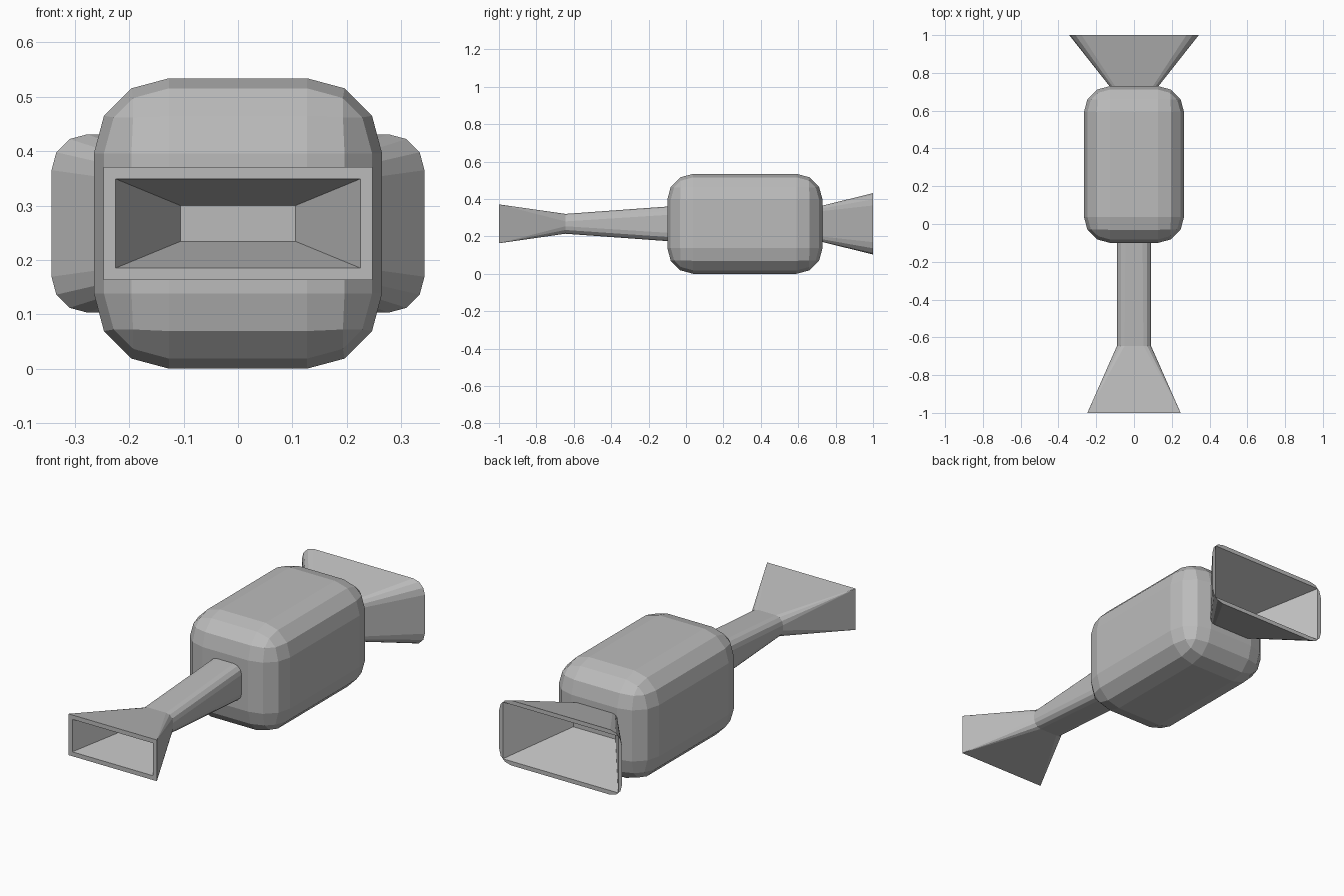
import bpy, bmesh, math

cube = bpy.data.objects.get("Cube")
if cube:
    bpy.data.objects.remove(cube, do_unlink=True)

GREY = (0.5, 0.5, 0.5, 1)
mat = bpy.data.materials.new("plain grey")
mat.use_nodes = True
mat.diffuse_color = GREY
mat.node_tree.nodes["Principled BSDF"].inputs["Base Color"].default_value = GREY

MID_Z = 0.267   # height of the shared long axis
STEPS = 3       # facets per rounded corner


def finish(name, bm):
    bmesh.ops.recalc_face_normals(bm, faces=bm.faces[:])
    mesh = bpy.data.meshes.new(name)
    bm.to_mesh(mesh)
    bm.free()
    mesh.materials.append(mat)
    obj = bpy.data.objects.new(name, mesh)
    bpy.context.collection.objects.link(obj)
    return obj


def section(y, half_x, half_z, r):
    """Rounded rectangle across the long axis; r = 0 gives sharp corners."""
    pts = []
    for corner, (sx, sz) in enumerate([(1, 1), (-1, 1), (-1, -1), (1, -1)]):
        for i in range(STEPS + 1):
            a = math.pi / 2 * (corner + i / STEPS)
            pts.append((sx * (half_x - r) + r * math.cos(a), y,
                        MID_Z + sz * (half_z - r) + r * math.sin(a)))
    return pts


def loft(name, sections, floor=False):
    """Skin a row of sections, optionally closing the last one."""
    bm = bmesh.new()
    rings = [[bm.verts.new(p) for p in section(*s)] for s in sections]
    n = len(rings[0])
    for a, b in zip(rings, rings[1:]):
        for i in range(n):
            j = (i + 1) % n
            bm.faces.new((a[i], a[j], b[j], b[i]))
    if floor:
        bm.faces.new(rings[-1])
    bmesh.ops.remove_doubles(bm, verts=bm.verts[:], dist=0.0001)
    return finish(name, bm)


# Main body: box with faceted round edges
bm = bmesh.new()
bmesh.ops.create_cube(bm, size=1)
bmesh.ops.scale(bm, vec=(0.53, 0.83, 0.534), verts=bm.verts[:])
bmesh.ops.translate(bm, vec=(0, 0.315, MID_Z), verts=bm.verts[:])
bmesh.ops.bevel(bm, geom=bm.edges[:], offset=0.138, segments=STEPS,
                profile=0.5, affect='EDGES')
finish("body", bm)

# Neck, thinning towards the front
loft("neck", [(-0.05, 0.09, 0.096, 0.045),
              (-0.645, 0.09, 0.053, 0.04)])

# Front nozzle: flare, rim, tapered recess
loft("front_nozzle", [(-0.645, 0.09, 0.053, 0.04),
                      (-1.0, 0.247, 0.104, 0),
                      (-1.0, 0.225, 0.082, 0),
                      (-0.77, 0.106, 0.033, 0)], floor=True)

# Rear flare: rounded outside, rectangular recess
loft("rear_flare", [(0.70, 0.106, 0.09, 0.025),
                    (1.0, 0.343, 0.164, 0.066),
                    (1.0, 0.322, 0.143, 0),
                    (0.73, 0.118, 0.03, 0)], floor=True)
